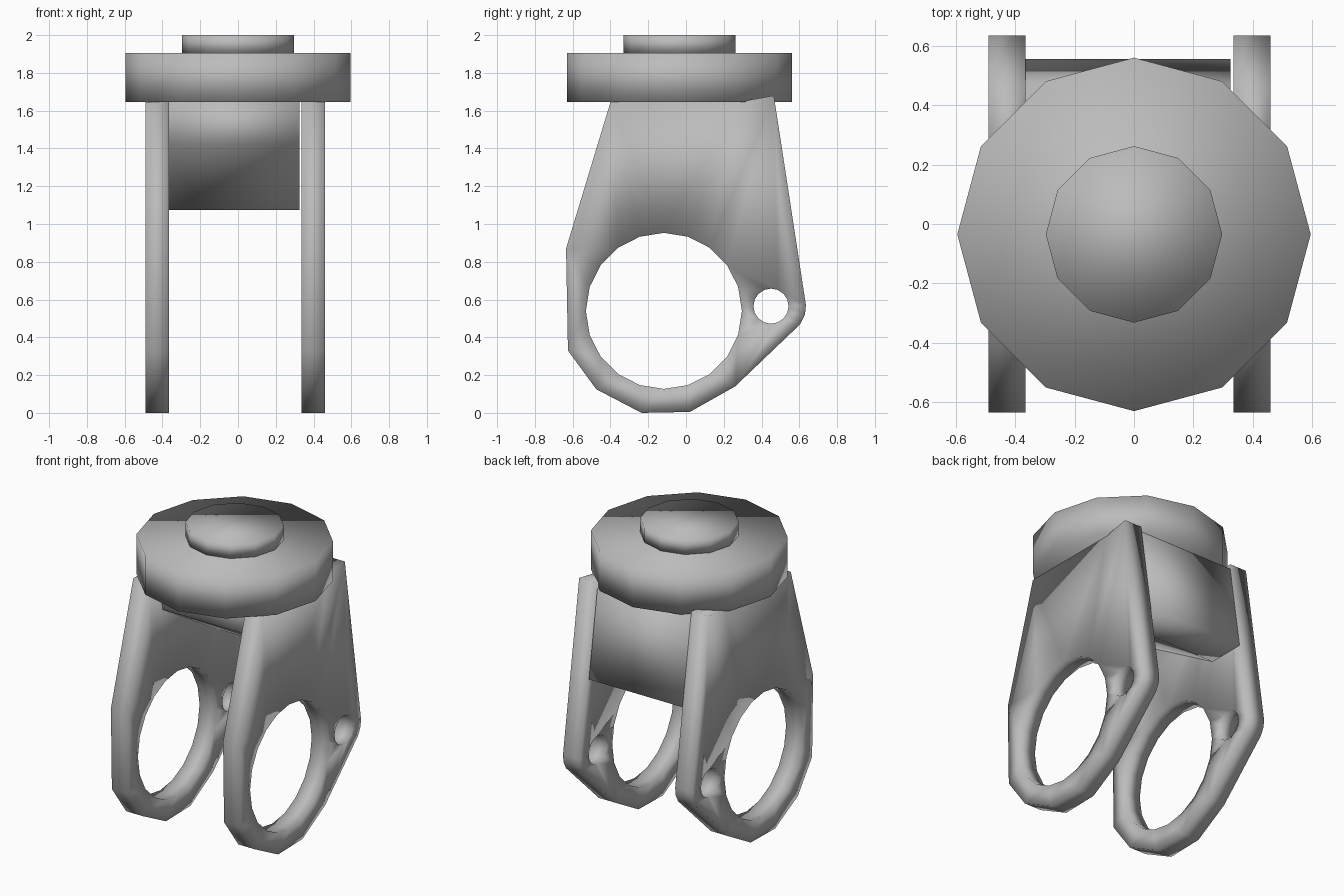
import bpy, bmesh
from math import pi, sin, cos
from mathutils import Vector

cube = bpy.data.objects.get("Cube")
if cube:
    bpy.data.objects.remove(cube)

grey = bpy.data.materials.new("plain grey")
grey.use_nodes = True
grey.diffuse_color = (0.5, 0.5, 0.5, 1)
grey.node_tree.nodes["Principled BSDF"].inputs["Base Color"].default_value = (0.5, 0.5, 0.5, 1)


def ring(centre, radius, sides):
    """Regular polygon as 2D points."""
    return [(centre[0] + radius * cos(2 * pi * i / sides),
             centre[1] + radius * sin(2 * pi * i / sides)) for i in range(sides)]


def slab(name, loops, place, push):
    """Fill an outline with holes, then extrude it along push."""
    bm = bmesh.new()
    edges = []
    for loop in loops:
        verts = [bm.verts.new(place(*p)) for p in loop]
        edges += [bm.edges.new((v, verts[i - 1])) for i, v in enumerate(verts)]
    bmesh.ops.triangle_fill(bm, edges=edges, use_beauty=True)
    out = bmesh.ops.extrude_face_region(bm, geom=bm.faces[:], use_keep_orig=True)
    moved = [g for g in out["geom"] if isinstance(g, bmesh.types.BMVert)]
    bmesh.ops.translate(bm, verts=moved, vec=Vector(push))
    bmesh.ops.recalc_face_normals(bm, faces=bm.faces[:])
    for f in bm.faces:
        f.smooth = True
    mesh = bpy.data.meshes.new(name)
    bm.to_mesh(mesh)
    bm.free()
    mesh.materials.append(grey)
    obj = bpy.data.objects.new(name, mesh)
    bpy.context.collection.objects.link(obj)
    return obj


# Side plates with a large ring opening and a small pin hole
plate = [(-0.40, 1.645), (-0.635, 0.87), (-0.625, 0.33), (-0.475, 0.125),
         (-0.235, 0.0), (0.02, 0.005), (0.26, 0.14), (0.605, 0.47),
         (0.63, 0.52), (0.635, 0.57), (0.465, 1.68), (0.28, 1.646)]
openings = [ring((-0.117, 0.54), 0.413, 20), ring((0.45, 0.565), 0.093, 16)]
for name, x in (("right_side_plate", -0.49), ("left_side_plate", 0.335)):
    slab(name, [plate] + openings, lambda y, z, x=x: (x, y, z), (0.125, 0, 0))

# Wedge block between the plates
block = [(-0.30, 1.646), (-0.27, 1.42), (0.30, 1.075), (0.555, 1.075), (0.467, 1.646)]
slab("centre_block", [block], lambda y, z: (-0.365, y, z), (0.69, 0, 0))

# Twelve-sided disc and cap on top
for name, radius, low, high in (("top_disc", 0.595, 1.645, 1.905),
                                ("top_cap", 0.297, 1.905, 2.0)):
    slab(name, [ring((0, -0.035), radius, 12)],
         lambda x, y, z=low: (x, y, z), (0, 0, high - low))
